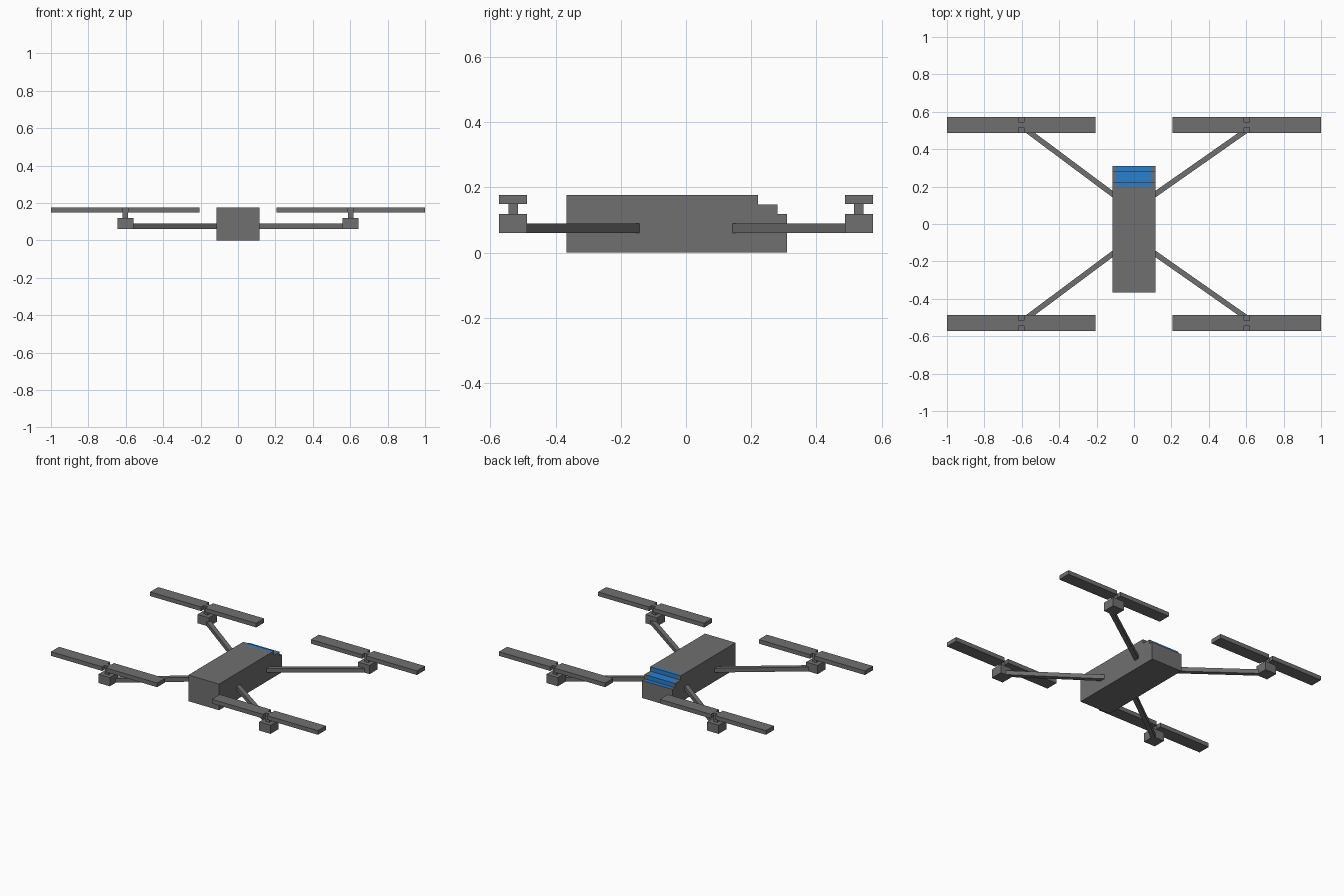
import bpy
import bmesh
import math
from mathutils import Matrix, Vector

cube = bpy.data.objects.get("Cube")
if cube:
    bpy.data.objects.remove(cube, do_unlink=True)


def make_material(name, rgb):
    mat = bpy.data.materials.new(name)
    mat.use_nodes = True
    colour = (*rgb, 1.0)
    mat.diffuse_color = colour
    mat.node_tree.nodes["Principled BSDF"].inputs["Base Color"].default_value = colour
    return mat


grey = make_material("dark grey", (0.16, 0.16, 0.16))
blue = make_material("blue", (0.025, 0.21, 0.6))


def finish(name, bm, mats):
    bmesh.ops.recalc_face_normals(bm, faces=bm.faces[:])
    mesh = bpy.data.meshes.new(name)
    bm.to_mesh(mesh)
    bm.free()
    for mat in mats:
        mesh.materials.append(mat)
    obj = bpy.data.objects.new(name, mesh)
    bpy.context.collection.objects.link(obj)
    return obj


def add_box(bm, centre, size, angle=0.0):
    matrix = (Matrix.Translation(centre) @ Matrix.Rotation(angle, 4, "Z")
              @ Matrix.Diagonal((*size, 1.0)))
    bmesh.ops.create_cube(bm, size=1.0, matrix=matrix)


# Body: stepped side profile swept across three strips, the middle one carrying the blue panel
BACK, PANEL_START, TOP = 0.309, 0.2, 0.177
STEP = 0.029
profile = [
    (-0.367, 0), (BACK, 0), (BACK, TOP - 2 * STEP),
    (0.281, TOP - 2 * STEP), (0.281, TOP - STEP),
    (0.221, TOP - STEP), (0.221, TOP), (PANEL_START, TOP), (-0.367, TOP),
]
bm = bmesh.new()
rings = [[bm.verts.new((x, y, z)) for y, z in profile]
         for x in (-0.115, -0.096, 0.096, 0.115)]
count = len(profile)
for strip in range(len(rings) - 1):
    a, b = rings[strip], rings[strip + 1]
    for i in range(count):
        j = (i + 1) % count
        face = bm.faces.new((a[i], a[j], b[j], b[i]))
        on_steps = 2 <= i <= 6
        face.material_index = 1 if strip == 1 and on_steps else 0
bm.faces.new(rings[0])
bm.faces.new(rings[-1])
finish("body", bm, [grey, blue])

# Four arms, each with a motor block, post and notched rotor
UNIT = 0.0285
MOTOR_X, MOTOR_Y = 0.6025, 0.53
MOTOR_LOW, MOTOR_HIGH, ROTOR_LOW = 0.06, 0.119, 0.149
BLADE_END = 1.0 - MOTOR_X

for sx, side in ((1, "left"), (-1, "right")):
    for sy, end in ((-1, "front"), (1, "back")):
        label = f"{end}_{side}"
        cx, cy = sx * MOTOR_X, sy * MOTOR_Y

        # Arm, buried a little in the body and reaching into the motor block
        reach = 0.583 if sx > 0 else 0.555
        root = Vector((sx * 0.115, sy * 0.16, 0))
        tip = Vector((sx * reach, sy * 0.488, 0))
        direction = (tip - root).normalized()
        root -= direction * 0.03
        tip += direction * 0.02
        middle = (root + tip) / 2
        middle.z = MOTOR_LOW + UNIT / 2 + 0.001
        bm = bmesh.new()
        add_box(bm, middle, ((tip - root).length, UNIT, UNIT),
                math.atan2(direction.y, direction.x))
        finish(f"{label}_arm", bm, [grey])

        # Motor block
        bm = bmesh.new()
        add_box(bm, (cx, cy, (MOTOR_LOW + MOTOR_HIGH) / 2),
                (3 * UNIT, 3 * UNIT, MOTOR_HIGH - MOTOR_LOW))
        finish(f"{label}_motor", bm, [grey])

        # Post running up through the rotor centre
        bm = bmesh.new()
        add_box(bm, (cx, cy, (MOTOR_HIGH + TOP) / 2), (UNIT, UNIT, TOP - MOTOR_HIGH))
        finish(f"{label}_post", bm, [grey])

        # Two blades, one on each side of the post
        bm = bmesh.new()
        for blade in (-1, 1):
            add_box(bm, (cx + blade * (BLADE_END + UNIT / 2) / 2, cy, (ROTOR_LOW + TOP) / 2),
                    (BLADE_END - UNIT / 2, 3 * UNIT, TOP - ROTOR_LOW))
        finish(f"{label}_blades", bm, [grey])
